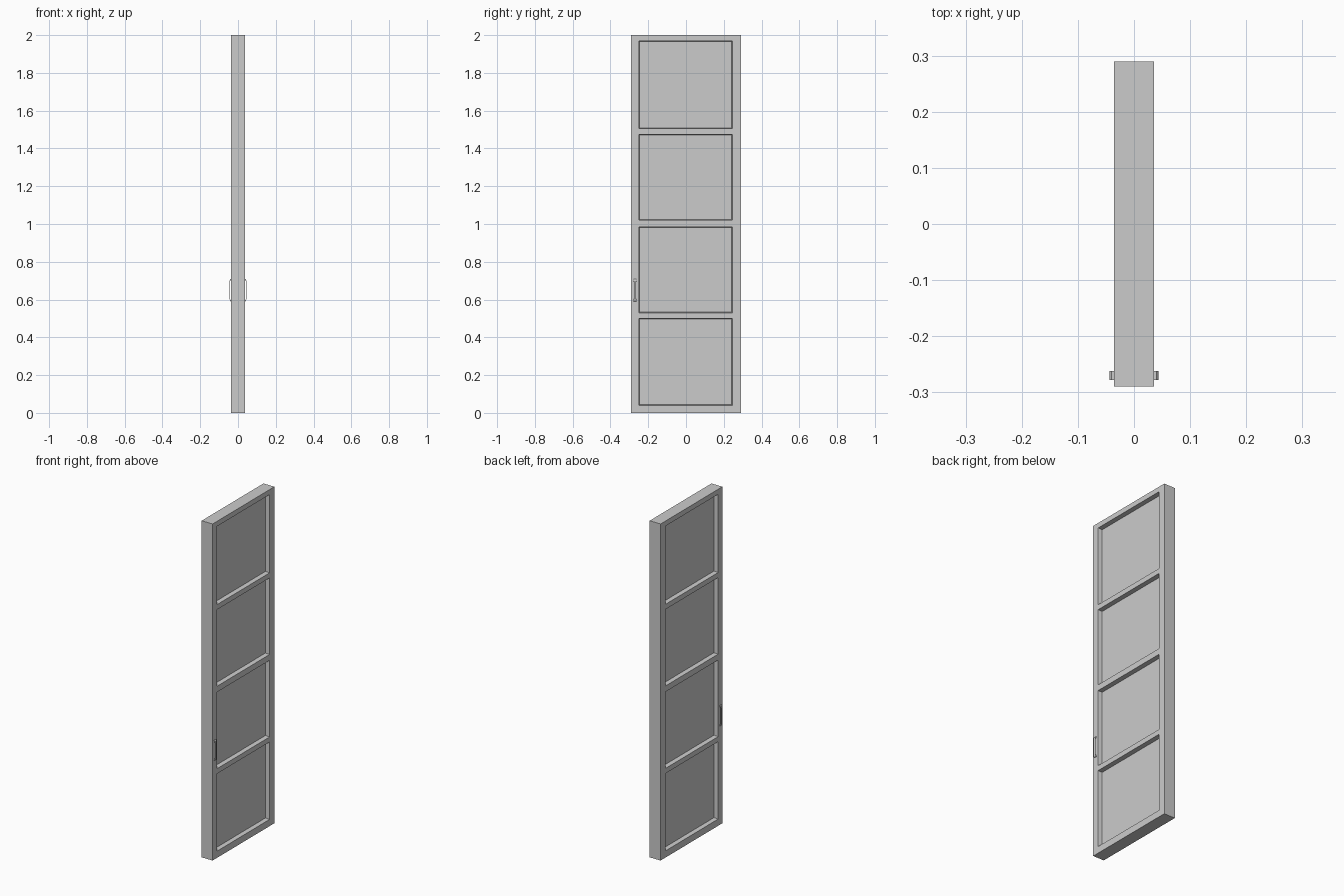
import bpy, bmesh

if "Cube" in bpy.data.objects:
    bpy.data.objects.remove(bpy.data.objects["Cube"])

HALF_T = 0.036          # half door thickness
Y_CUTS = [-0.29, -0.25, 0.245, 0.29]
Z_CUTS = [0, 0.04, 0.50, 0.53, 0.985, 1.02, 1.475, 1.505, 1.97, 2.0]


def finish(name, bm):
    bmesh.ops.recalc_face_normals(bm, faces=bm.faces)
    mesh = bpy.data.meshes.new(name)
    bm.to_mesh(mesh)
    bm.free()
    obj = bpy.data.objects.new(name, mesh)
    bpy.context.collection.objects.link(obj)
    return obj


# Door slab: a box sliced along rails and stiles, panels sunk on both faces
bm = bmesh.new()
bmesh.ops.create_cube(bm, size=1)
for v in bm.verts:
    v.co = (v.co.x * 2 * HALF_T, v.co.y * 0.58, v.co.z * 2 + 1)
for axis, cuts in ((1, Y_CUTS), (2, Z_CUTS)):
    for c in cuts[1:-1]:
        co, no = [0, 0, 0], [0, 0, 0]
        co[axis], no[axis] = c, 1
        bmesh.ops.bisect_plane(bm, geom=bm.verts[:] + bm.edges[:] + bm.faces[:],
                               plane_co=co, plane_no=no)
bm.normal_update()
panels = []
for f in bm.faces:
    c = f.calc_center_median()
    if abs(f.normal.x) > 0.9 and Y_CUTS[1] < c.y < Y_CUTS[2]:
        if any(Z_CUTS[i] < c.z < Z_CUTS[i + 1] for i in (1, 3, 5, 7)):
            panels.append(f)
bmesh.ops.inset_individual(bm, faces=panels, thickness=0.006, depth=-0.024)
finish("door", bm)


# Pull handles: thin bowed strips, flared at the feet, on both faces
def handle(name, side):
    path = [(-0.001, 0.060, 0.008), (0.004, 0.060, 0.008), (0.007, 0.056, 0.008),
            (0.008, 0.048, 0.0065)]           # offset, height, half width
    path += [(x, -z, w) for x, z, w in reversed(path)]
    thick = 0.0025
    bm = bmesh.new()
    rings = []
    for x, z, w in path:
        xi = max(x - thick, -0.001)
        zi = z - thick if z > 0 else z + thick
        rings.append([bm.verts.new((side * (HALF_T + px), -0.27 + py, 0.65 + pz))
                      for px, py, pz in ((x, -w, z), (x, w, z), (xi, w, zi), (xi, -w, zi))])
    for a, b in zip(rings, rings[1:]):
        for i in range(4):
            j = (i + 1) % 4
            bm.faces.new((a[i], a[j], b[j], b[i]))
    bm.faces.new(rings[0])
    bm.faces.new(rings[-1])
    finish(name, bm)


handle("front_handle", 1)
handle("back_handle", -1)
